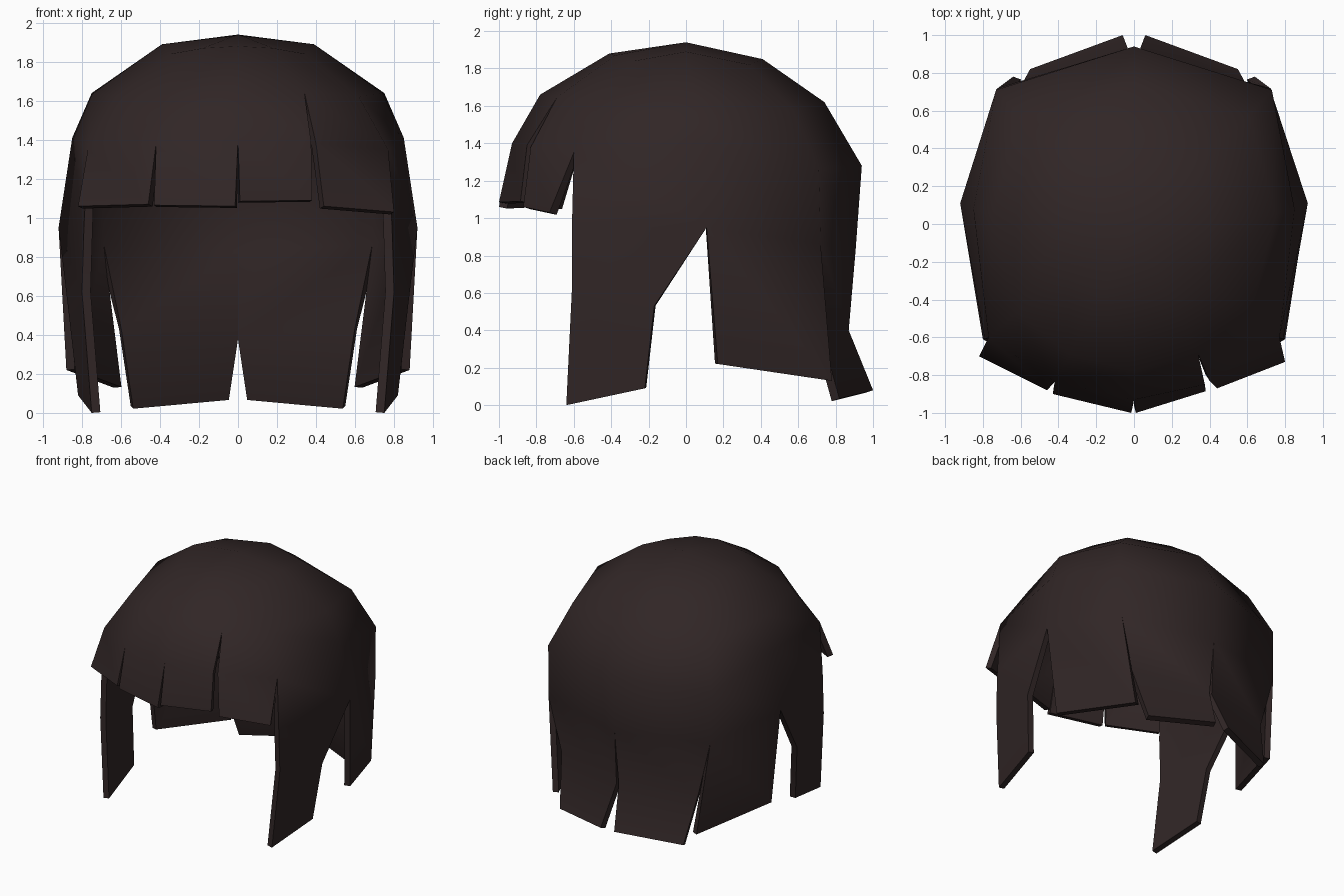
import bpy, bmesh, math

if "Cube" in bpy.data.objects:
    bpy.data.objects.remove(bpy.data.objects["Cube"], do_unlink=True)

hair = bpy.data.materials.new("dark brown hair")
hair.use_nodes = True
COLOUR = (0.030, 0.019, 0.019, 1)
hair.diffuse_color = COLOUR
bsdf = hair.node_tree.nodes["Principled BSDF"]
bsdf.inputs["Base Color"].default_value = COLOUR
bsdf.inputs["Roughness"].default_value = 0.8

bm = bmesh.new()


def strip(rows, side):
    """Skin neighbouring rows of points, listed top to bottom and front to back."""
    grid = [[bm.verts.new((x * side, y, z)) for x, y, z in row] for row in rows]
    for upper, lower in zip(grid, grid[1:]):
        for i in range(len(upper) - 1):
            face = [upper[i], lower[i], lower[i + 1], upper[i + 1]]
            bm.faces.new(face if side > 0 else face[::-1])


# Crown rings for one half, from front centre round to back centre
APEX = (0, 0, 1.94)
UPPER = [(0, -.41, 1.88), (.18, -.38, 1.87), (.35, -.28, 1.84),
         (.39, 0, 1.89), (.35, .34, 1.82), (0, .41, 1.85)]
MIDDLE = [(0, -.78, 1.66), (.34, -.69, 1.645), (.62, -.47, 1.62),
          (.75, .05, 1.64), (.61, .57, 1.58), (0, .74, 1.62)]
TEMPLE = (.77, -.6, 1.35)
EAR, NAPE = (.92, .11, .95), (.72, .72, .86)
BROW = (0, -.93, 1.40)
LOWER = [TEMPLE, (.85, .08, 1.41), (.73, .71, 1.26), (0, .94, 1.28)]
NAPE_MID = (0, .907, .83)

for side in (1, -1):
    # Crown
    for a, b in zip(UPPER, UPPER[1:]):
        tri = [bm.verts.new((p[0] * side, p[1], p[2])) for p in (APEX, a, b)]
        bm.faces.new(tri if side > 0 else tri[::-1])
    strip([UPPER, MIDDLE], side)
    strip([MIDDLE[2:], LOWER], side)
    strip([LOWER, [(.79, -.61, .95), EAR, NAPE, NAPE_MID]], side)

    # Fringe locks, with a wider parting on the left
    if side > 0:
        inner, outer = (.375, -.85, 1.39), (.40, -.83, 1.38)
        tips = [(.01, -1, 1.085), (.38, -.885, 1.09), (.44, -.87, 1.06), (.80, -.73, 1.03)]
    else:
        inner = outer = (.42, -.835, 1.38)
        tips = [(.015, -1, 1.06), (.43, -.9, 1.065), (.46, -.88, 1.07), (.82, -.70, 1.06)]
    strip([MIDDLE[:2], [BROW, inner], tips[:2]], side)
    strip([MIDDLE[1:3], [outer, TEMPLE], tips[2:]], side)

    # Long lock in front of the ear
    strip([[(.79, -.61, .95), EAR], [(.80, -.61, .62), (.87, -.17, .53)],
           [(.75, -.64, 0), (.82, -.22, .09)]], side)
    # Lock behind the ear
    strip([[EAR, NAPE], [(.88, .17, .22), (.64, .78, .13)]], side)
    # Flared back lock
    strip([[NAPE, NAPE_MID], [(.61, .71, .43), (.01, .87, .40)],
           [(.55, .82, .035), (.06, 1, .08)]], side)

bmesh.ops.remove_doubles(bm, verts=bm.verts, dist=0.002)
mesh = bpy.data.meshes.new("hair_shell")
bm.to_mesh(mesh)
bm.free()
mesh.materials.append(hair)
shell = bpy.data.objects.new("hair_shell", mesh)
bpy.context.collection.objects.link(shell)

# Give the locks thickness towards the inside
thick = shell.modifiers.new("thickness", 'SOLIDIFY')
thick.thickness = 0.045
thick.offset = -1

bpy.context.view_layer.objects.active = shell
shell.select_set(True)
bpy.ops.object.modifier_apply(modifier=thick.name)
bpy.ops.object.shade_smooth_by_angle(angle=math.radians(65))
